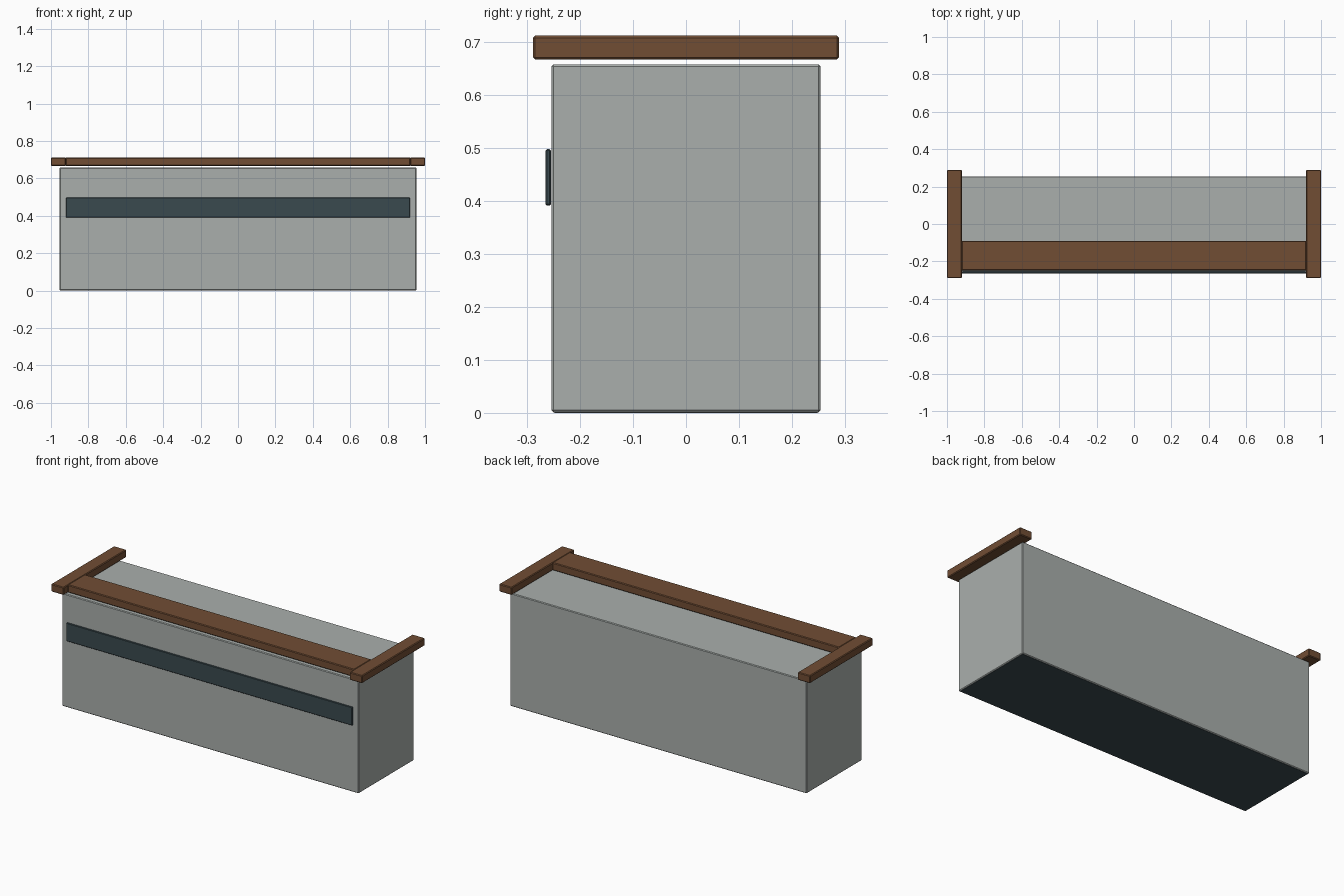
import bpy

if "Cube" in bpy.data.objects:
    bpy.data.objects.remove(bpy.data.objects["Cube"])


def material(name, rgb):
    m = bpy.data.materials.new(name)
    m.diffuse_color = (*rgb, 1.0)
    m.use_nodes = True
    m.node_tree.nodes["Principled BSDF"].inputs["Base Color"].default_value = m.diffuse_color
    return m


grey = material("grey_panel", (0.40, 0.43, 0.415))
brown = material("brown_wood", (0.165, 0.075, 0.034))
dark = material("dark_slate", (0.042, 0.068, 0.078))


def box(name, x, y, z, mat, bevel=0.0):
    """Box from (min, max) ranges, with an optional small edge bevel."""
    bpy.ops.mesh.primitive_cube_add(
        size=1, location=[(a + b) / 2 for a, b in (x, y, z)])
    ob = bpy.context.object
    ob.name = name
    ob.scale = [b - a for a, b in (x, y, z)]
    bpy.ops.object.transform_apply(location=False, rotation=False, scale=True)
    ob.data.materials.append(mat)
    if bevel:
        mod = ob.modifiers.new("edge_bevel", 'BEVEL')
        mod.width = bevel
        mod.segments = 1
    return ob


# Counter body and the dark plate under it
box("counter_body", (-0.954, 0.954), (-0.254, 0.254), (0.001, 0.658), grey, 0.004)
box("base_plate", (-0.948, 0.948), (-0.248, 0.248), (0.0, 0.006), dark)

# Long dark band across the front
box("front_band", (-0.92, 0.92), (-0.265, -0.255), (0.391, 0.498), dark, 0.003)

# Wooden top: front shelf and two end rails, floating just above the body
box("front_shelf", (-0.922, 0.922), (-0.248, -0.09), (0.667, 0.712), brown, 0.004)
for side, s in (("left", -1), ("right", 1)):
    box(side + "_end_rail", tuple(sorted((s * 0.92, s * 1.0))),
        (-0.289, 0.289), (0.667, 0.712), brown, 0.004)
